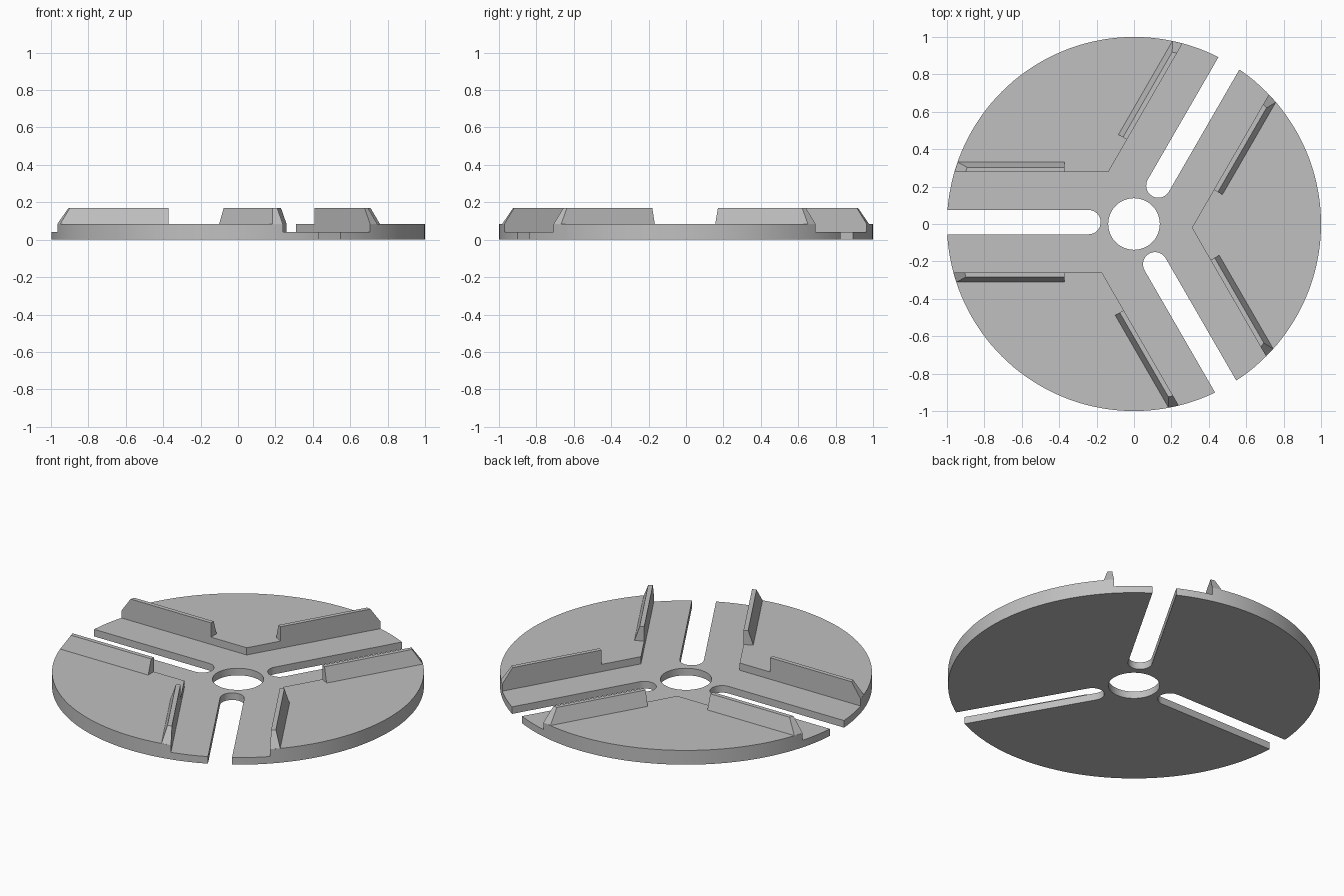
import bpy
import bmesh
from math import cos, sin, pi, sqrt, radians
from mathutils import Matrix

if "Cube" in bpy.data.objects:
    bpy.data.objects.remove(bpy.data.objects["Cube"], do_unlink=True)

FLOOR, DECK, TOP = 0.042, 0.085, 0.17   # channel floor, plate top, rib top
MID, HALF = 0.01, 0.268                 # channel centre line and half width
SLOT_R, SLOT_X = 0.065, -0.243          # slot half width and round end centre

grey = bpy.data.materials.new("light_grey")
grey.use_nodes = True
grey.diffuse_color = (0.53, 0.53, 0.53, 1)
grey.node_tree.nodes["Principled BSDF"].inputs["Base Color"].default_value = grey.diffuse_color


def solid(name, bottom, top, turn=0):
    """Closed solid joining two matching outlines, turned about z."""
    bm = bmesh.new()
    a = [bm.verts.new(p) for p in bottom]
    b = [bm.verts.new(p) for p in top]
    bm.faces.new(a)
    bm.faces.new(b)
    for i in range(len(a)):
        j = (i + 1) % len(a)
        bm.faces.new((a[i], a[j], b[j], b[i]))
    bmesh.ops.recalc_face_normals(bm, faces=bm.faces)
    bm.transform(Matrix.Rotation(radians(turn), 4, "Z"))
    mesh = bpy.data.meshes.new(name)
    bm.to_mesh(mesh)
    bm.free()
    mesh.materials.append(grey)
    obj = bpy.data.objects.new(name, mesh)
    bpy.context.collection.objects.link(obj)
    return obj


def prism(name, outline, z0, z1, turn=0):
    return solid(name, [(x, y, z0) for x, y in outline],
                 [(x, y, z1) for x, y in outline], turn)


def arc(r, n, start=0, sweep=2 * pi, cx=0, cy=0, closed=True):
    steps = n if closed else n - 1
    return [(cx + r * cos(start + sweep * i / steps),
             cy + r * sin(start + sweep * i / steps)) for i in range(n)]


def cut(target, cutter):
    mod = target.modifiers.new("cut", "BOOLEAN")
    mod.operation = "DIFFERENCE"
    mod.solver = "EXACT"
    mod.object = cutter
    bpy.context.view_layer.objects.active = target
    bpy.ops.object.modifier_apply(modifier=mod.name)
    bpy.data.objects.remove(cutter, do_unlink=True)


# Round plate with a centre hole
plate = prism("plate", arc(1, 144), 0, DECK)
cut(plate, prism("hole_cutter", arc(0.138, 48), -0.1, 0.3))

# Three sunken channels, each with a round-ended slot right through
channel = [(-1.2, MID - HALF), (0.05, MID - HALF), (0.05, MID + HALF), (-1.2, MID + HALF)]
slot = [(-1.2, MID - SLOT_R)] + arc(SLOT_R, 17, -pi / 2, pi, SLOT_X, MID, False) + [(-1.2, MID + SLOT_R)]
for turn in (0, 120, 240):
    cut(plate, prism("channel_cutter", channel, FLOOR, 0.3, turn))
for turn in (0, 120, 240):
    cut(plate, prism("slot_cutter", slot, -0.1, 0.3, turn))


# Ribs along both channel edges: upright inside, sloped outside and at the rim
def rib_outline(side, width, radius, z):
    y0 = MID + side * HALF
    y1 = y0 + side * width
    return [(-0.372, y0, z), (-0.372, y1, z),
            (-sqrt(radius ** 2 - y1 ** 2), y1, z), (-sqrt(radius ** 2 - y0 ** 2), y0, z)]


for number, turn in enumerate((0, 120, 240), 1):
    for side, label in ((1, "a"), (-1, "b")):
        solid(f"rib_{number}_{label}", rib_outline(side, 0.053, 0.9995, DECK),
              rib_outline(side, 0.025, 0.942, TOP), turn)

# Smooth the curved walls, keep the edges sharp
bpy.ops.object.select_all(action="DESELECT")
plate.select_set(True)
bpy.context.view_layer.objects.active = plate
bpy.ops.object.shade_smooth_by_angle(angle=radians(30))
